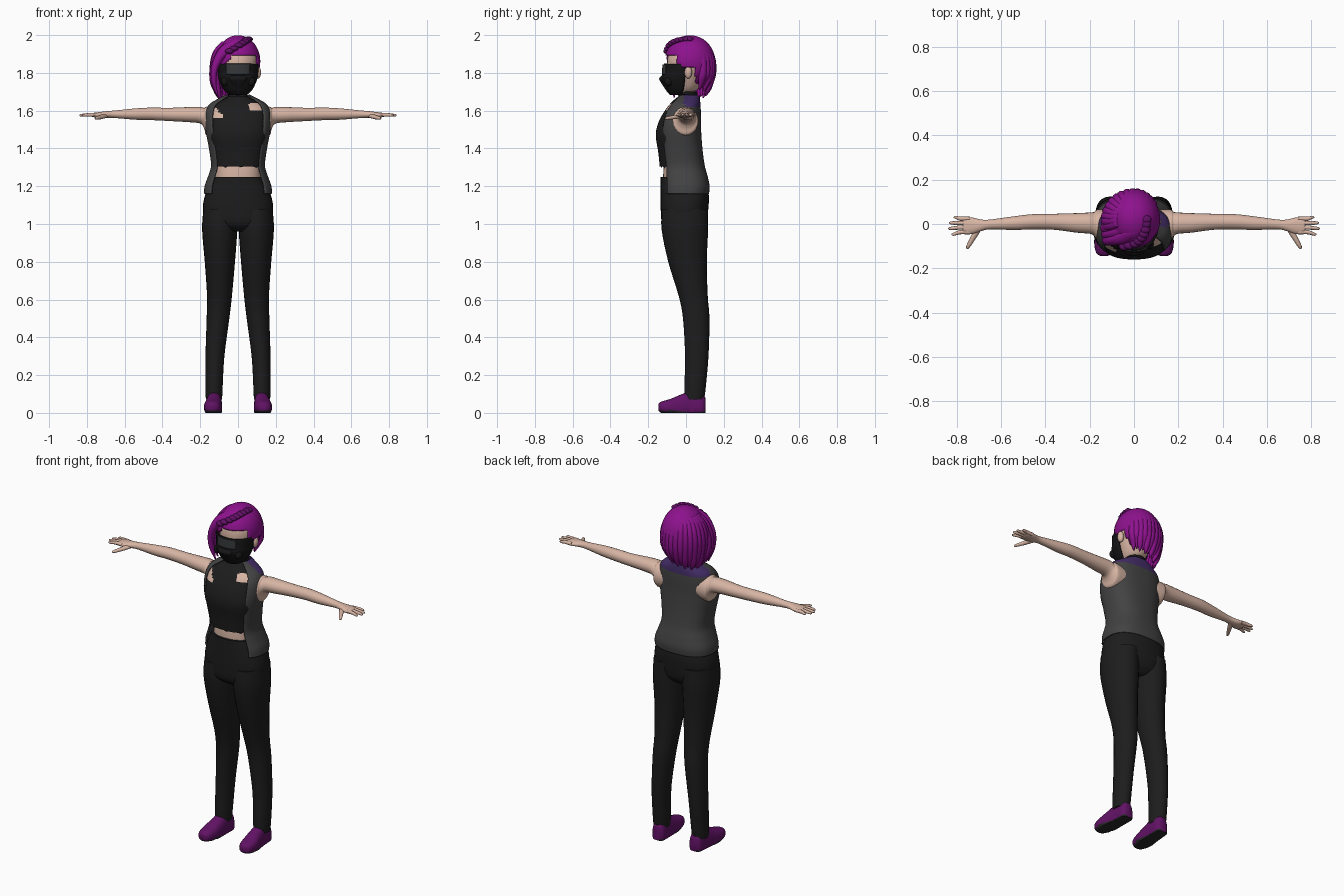
import bpy, bmesh
from math import cos, sin, pi, radians
from mathutils import Vector, Matrix

if "Cube" in bpy.data.objects:
    bpy.data.objects.remove(bpy.data.objects["Cube"])


def material(name, r, g, b):
    m = bpy.data.materials.new(name)
    m.use_nodes = True
    m.diffuse_color = (r, g, b, 1)
    node = m.node_tree.nodes["Principled BSDF"]
    node.inputs["Base Color"].default_value = (r, g, b, 1)
    node.inputs["Roughness"].default_value = 0.8
    return m


SKIN = material("skin", .68, .46, .37)
HAIR = material("purple hair", .27, .006, .27)
BRAID = material("dark purple hair", .12, .005, .13)
SHOE = material("shoe purple", .12, .006, .13)
YOKE = material("violet collar", .055, .025, .13)
CLOTH = material("black cloth", .012, .012, .012)
VEST = material("vest grey", .055, .055, .055)
MASK = material("mask black", .008, .008, .009)
VISOR = material("visor grey", .035, .038, .04)
SOLE = material("sole dark grey", .022, .022, .024)
made = []


def finish(name, bm, mats, paint=None, mirror=False, thick=0):
    """Turn a bmesh into an object, colouring faces by a rule."""
    if paint:
        for f in bm.faces:
            f.material_index = paint(f.calc_center_median())
    me = bpy.data.meshes.new(name)
    bm.to_mesh(me)
    bm.free()
    for m in mats:
        me.materials.append(m)
    ob = bpy.data.objects.new(name, me)
    bpy.context.collection.objects.link(ob)
    if thick:
        mod = ob.modifiers.new("thickness", "SOLIDIFY")
        mod.thickness, mod.offset = thick, 1
    if mirror:
        ob.modifiers.new("mirror", "MIRROR")
    made.append(ob)
    return ob


def smooth_rows(rows, steps):
    """Catmull-Rom interpolation between cross-sections."""
    rows = [Vector(r) for r in rows]
    out = []
    for i in range(len(rows) - 1):
        a, b, c, d = (rows[max(0, min(len(rows) - 1, i + k))] for k in (-1, 0, 1, 2))
        for s in range(steps):
            t = s / steps
            out.append(b + ((c - a) * t + (a * 2 - b * 5 + c * 4 - d) * t * t
                            + (b * 3 - a - c * 3 + d) * t ** 3) / 2)
    return out + [rows[-1]]


def tube(name, axis, rows, mats, n=20, steps=4, power=1, arc=None, caps=True,
         shape=None, **opts):
    """Loft rows of (position, centre 1, centre 2, radius 1, radius 2) along an axis."""
    bm = bmesh.new()
    a0, a1 = [radians(a) for a in arc] if arc else (0, 2 * pi)
    rings = []
    for j, (p, c1, c2, r1, r2) in enumerate(smooth_rows(rows, steps)):
        ring = []
        for i in range(n + 1 if arc else n):
            a = a0 + (a1 - a0) * i / n
            u, v = [(abs(w) ** power) * (1 if w > 0 else -1) for w in (cos(a), sin(a))]
            u, v = c1 + max(r1, .001) * u, c2 + max(r2, .001) * v
            co = Vector({"x": (p, u, v), "y": (u, p, v), "z": (u, v, p)}[axis])
            ring.append(bm.verts.new(shape(co, j) if shape else co))
        rings.append(ring)
    for lo, hi in zip(rings, rings[1:]):
        for i in range(n):
            k = i + 1 if arc else (i + 1) % n
            bm.faces.new((lo[i], lo[k], hi[k], hi[i]))
    if not arc:
        if caps:
            bm.faces.new(rings[0])
            bm.faces.new(rings[-1])
        bmesh.ops.recalc_face_normals(bm, faces=bm.faces[:])
    return finish(name, bm, mats, **opts)


def ball(name, loc, size, mat, mirror=False):
    bm = bmesh.new()
    bmesh.ops.create_uvsphere(bm, u_segments=16, v_segments=10, radius=1,
                              matrix=Matrix.Translation(loc) @ Matrix.Diagonal((*size, 1)))
    return finish(name, bm, [mat], mirror=mirror)


def span(z, width, front, back):
    """Body cross-section from its half width and its front and back depth."""
    return (z, 0, (front + back) / 2, width, (back - front) / 2)


# Trousers
tube("trouser_hips", "z", [span(.96, .08, -.08, .07), span(1.0, .165, -.125, .105),
     span(1.08, .186, -.134, .118), span(1.16, .172, -.135, .12),
     span(1.25, .132, -.135, .1)], [CLOTH], n=32, power=.85)
tube("trouser_legs", "z", [(.07, .127, .045, .043, .05), (.12, .127, .047, .045, .056),
     (.3, .122, .057, .05, .062), (.5, .106, .054, .06, .07), (.62, .098, .038, .066, .077),
     (.8, .096, .008, .08, .102), (.97, .097, -.006, .093, .123),
     (1.08, .095, -.006, .088, .122)], [CLOTH], n=24, mirror=True)

# Shoes with dark undersides
tube("shoes", "y", [(-.145, .135, .03, .015, .018), (-.13, .135, .03, .036, .03),
     (-.08, .133, .03, .047, .045), (-.02, .128, .03, .044, .07), (.03, .125, .03, .04, .088),
     (.085, .123, .03, .038, .075), (.103, .123, .03, .022, .05)], [SHOE, SOLE], n=24,
     power=.85, shape=lambda v, j: Vector((v.x, v.y, max(v.z, 0))),
     paint=lambda c: int(c.z < .013), mirror=True)

# Waist, and top with ragged hem and bare shoulder cutouts
tube("belly", "z", [span(1.2, .12, -.12, .08), span(1.28, .122, -.12, .08),
     span(1.37, .12, -.11, .07)], [SKIN], n=28, power=.85)


def ragged(v, j):
    if j == 0:
        v.z += .035 * abs((v.x / .04 + .6) % 2 - 1)
    return v


def cutout(c):
    left = .06 < c.x < .135 and 1.598 < c.z < 1.642
    right = -.145 < c.x < -.085 and 1.565 < c.z < 1.622 and c.z < 1.56 - (c.x + .07) * 1.2
    return int(c.y < -.02 and (left or right))


tube("cropped_top", "z", [span(1.295, .13, -.138, .08), span(1.38, .14, -.147, .072),
     span(1.47, .16, -.16, .066), span(1.54, .158, -.145, .065), span(1.6, .152, -.112, .062),
     span(1.635, .128, -.085, .06), span(1.66, .075, -.06, .058), span(1.675, .05, -.04, .055)],
     [CLOTH, SKIN], n=56, steps=6, power=.8, caps=False, shape=ragged, paint=cutout)
tube("neck", "z", [(1.62, 0, .015, .045, .045), (1.68, 0, .012, .04, .04),
     (1.75, 0, .01, .04, .042)], [SKIN])
tube("collar_band", "z", [(1.645, 0, .005, .075, .062), (1.675, 0, .01, .052, .05),
     (1.7, 0, .012, .054, .05)], [CLOTH], n=24, caps=False, thick=.004,
     shape=lambda v, j: v - Vector((0, 0, .02 if j == 8 and abs(v.x) < .02 and v.y < 0 else 0)))

# Open vest with a violet yoke across the back
tube("vest", "z", [span(1.16, .173, -.13, .115), span(1.2, .17, -.13, .118),
     span(1.25, .152, -.13, .108), span(1.31, .136, -.13, .092), span(1.4, .147, -.14, .08),
     span(1.5, .165, -.148, .073), span(1.58, .166, -.13, .072), span(1.625, .15, -.1, .07),
     span(1.65, .115, -.075, .068), span(1.678, .06, -.04, .064)],
     [VEST, YOKE], n=40, steps=5, power=.8, arc=(-42, 222), thick=.007,
     paint=lambda c: int(c.z > 1.615 and c.y > -.01))

# Arms and hands
tube("arms", "x", [(.1, -.003, 1.545, .066, .072), (.165, -.003, 1.545, .068, .076),
     (.179, 0, 1.56, .055, .055), (.2, .004, 1.576, .048, .044), (.26, .005, 1.579, .044, .04),
     (.36, .01, 1.58, .036, .035), (.46, .01, 1.583, .034, .033), (.54, .004, 1.582, .031, .03),
     (.65, -.002, 1.581, .022, .02), (.69, -.006, 1.58, .026, .018),
     (.73, -.008, 1.577, .037, .016), (.768, -.008, 1.577, .038, .011),
     (.774, -.008, 1.577, .03, .006)], [SKIN], mirror=True)
for finger, y, tip in (("little", .024, .815), ("ring", .004, .836),
                       ("middle", -.016, .84), ("index", -.037, .825)):
    end = y * 1.25
    tube(finger + "_fingers", "x", [(.74, y, 1.577, .009, .01), (.785, y, 1.578, .0095, .01),
         (tip - .01, end, 1.576, .007, .007), (tip, end, 1.575, .002, .002)],
         [SKIN], n=10, mirror=True)
tube("thumbs", "y", [(-.112, .752, 1.558, .004, .003), (-.1, .748, 1.56, .01, .008),
     (-.06, .725, 1.566, .014, .011), (-.015, .7, 1.574, .018, .012)], [SKIN], n=10, mirror=True)

# Head and ears
tube("head", "z", [(1.685, 0, -.035, .035, .045), (1.72, 0, -.012, .065, .08),
     (1.8, 0, 0, .094, .098), (1.88, 0, .005, .102, .103), (1.95, 0, .015, .07, .08),
     (1.975, 0, .02, .02, .03)], [SKIN], n=28)
ball("ears", (.105, .012, 1.803), (.017, .02, .033), SKIN, mirror=True)

# Face mask with visor plate, snout and side filters
tube("face_mask", "z", [(1.688, 0, -.025, .042, .055), (1.715, 0, -.012, .07, .09),
     (1.765, 0, -.005, .094, .12), (1.8, 0, -.003, .1, .113), (1.848, 0, 0, .104, .11)],
     [MASK], n=28, power=.85, arc=(180, 360), thick=.007)
tube("visor_plate", "z", [(1.792, 0, 0, .1, .121), (1.82, 0, 0, .102, .12),
     (1.843, 0, 0, .103, .119)], [VISOR], n=14, power=.85, arc=(238, 302), thick=.006)
tube("mask_snout", "z", [(1.715, 0, -.08, .025, .03), (1.745, 0, -.1, .04, .03),
     (1.768, 0, -.108, .048, .034), (1.785, 0, -.1, .045, .03)], [MASK], power=.6)
ball("mask_filters", (.068, -.092, 1.755), (.022, .022, .025), MASK, mirror=True)


# Hair cap, trimmed to the hairline
def hairline(c):
    if c.x < -.02:
        return 1.7 if c.y > -.04 else 1.9 + 1.2 * (c.x + .02)
    return 1.7 if c.y > .05 else 1.835 if c.y > -.05 else 1.89


bm = bmesh.new()
bmesh.ops.create_uvsphere(bm, u_segments=56, v_segments=40, radius=1,
                          matrix=Matrix.Translation((0, .021, 1.861))
                          @ Matrix.Diagonal((.113, .128, .133, 1)))
low = [f for f in bm.faces if f.calc_center_median().z < hairline(f.calc_center_median())]
bmesh.ops.delete(bm, geom=low, context="FACES")
finish("hair_cap", bm, [HAIR], thick=.005)

# Hanging locks around the back, longer on one side
for k in range(15):
    a = radians(35 + k * 11.5)
    dx, dy = cos(a) * (.126 if cos(a) < 0 else .1), sin(a) * .117
    end = 1.715 - .03 * (1 - cos(a)) + .012 * (k % 2)
    tube(f"hair_lock_{k + 1}", "z", [(z, dx * f, .021 + dy * f, r, r) for z, f, r in (
         (end, .74, .003), (end + .04, .88, .016), (1.79, 1, .022), (1.86, 1, .022),
         (1.92, .84, .022), (1.965, .55, .018))], [HAIR], n=10)

# Swept fringe over one side of the face
for k in range(3):
    y, x = k * .028, -k * .004
    tube(f"fringe_{k + 1}", "z", [(1.67 + k * .006, x - .105, y - .062, .003, .003),
         (1.74, x - .126, y - .068, .012, .018), (1.81, x - .126, y - .074, .018, .022),
         (1.87, x - .104, y - .074, .026, .024), (1.93, x - .058, y - .066, .04, .026),
         (1.97, x - .012, y - .042, .035, .02), (1.985, x, y - .03, .01, .008)],
         [HAIR], n=14)

# Braid following the parting
path = [(-.045, -.1, 1.915), (.005, -.088, 1.945), (.035, -.062, 1.965),
        (.05, -.025, 1.976), (.055, .02, 1.978)]
for k, p in enumerate(smooth_rows(path, 2)):
    ball(f"braid_{k + 1}", p, (.024, .02, .015), BRAID)

# Shading: smooth surfaces with crisp edges
bpy.ops.object.select_all(action="DESELECT")
for ob in made:
    ob.select_set(True)
bpy.context.view_layer.objects.active = made[0]
bpy.ops.object.shade_smooth_by_angle(angle=radians(50))
